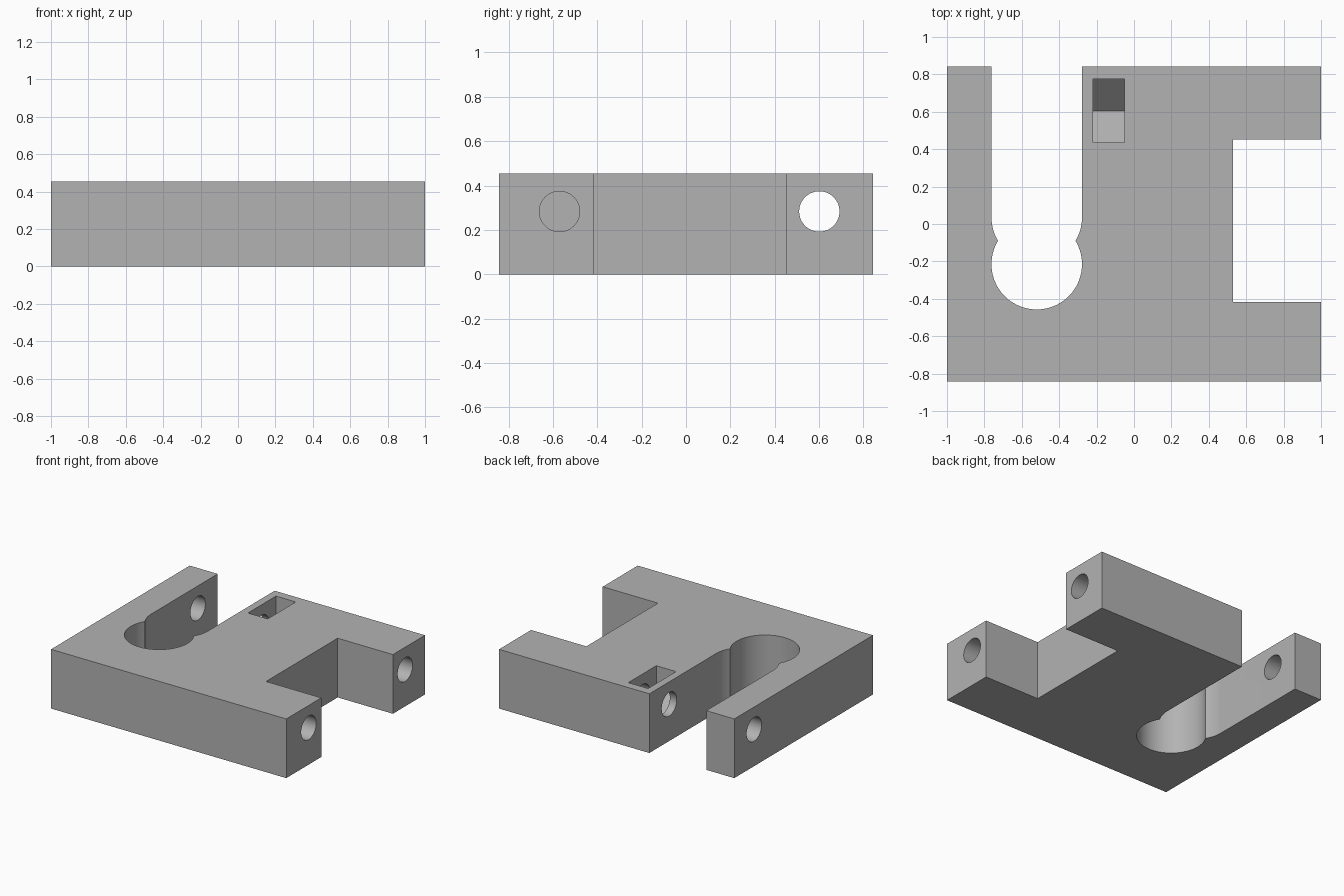
import bpy
import bmesh
from math import sin, cos, pi, asin
from mathutils import Matrix, Vector

cube = bpy.data.objects.get("Cube")
if cube:
    bpy.data.objects.remove(cube, do_unlink=True)

HALF_Y, HEIGHT = 0.842, 0.455
HOLE_Z, HOLE_R = 0.283, 0.091

gray = bpy.data.materials.new("plain gray")
gray.use_nodes = True
color = (0.45, 0.45, 0.45, 1)
gray.diffuse_color = color
gray.node_tree.nodes["Principled BSDF"].inputs["Base Color"].default_value = color


def prism(name, points, direction):
    """Extrude a closed outline of 3D points along a direction."""
    bm = bmesh.new()
    face = bm.faces.new([bm.verts.new(p) for p in points])
    ext = bmesh.ops.extrude_face_region(bm, geom=[face])
    moved = [v for v in ext["geom"] if isinstance(v, bmesh.types.BMVert)]
    bmesh.ops.translate(bm, verts=moved, vec=Vector(direction))
    bmesh.ops.recalc_face_normals(bm, faces=bm.faces)
    mesh = bpy.data.meshes.new(name)
    bm.to_mesh(mesh)
    bm.free()
    mesh.materials.append(gray)
    obj = bpy.data.objects.new(name, mesh)
    bpy.context.collection.objects.link(obj)
    return obj


def arc(cx, cy, r, start, end, steps):
    angles = [start + (end - start) * i / steps for i in range(steps + 1)]
    return [(cx + r * cos(a), cy + r * sin(a)) for a in angles]


def bore(name, y, x0, x1):
    ring = arc(y, HOLE_Z, HOLE_R, 0, 2 * pi, 48)[:-1]
    return prism(name, [(x0, a, b) for a, b in ring], (x1 - x0, 0, 0))


# Plate outline: side notch, then the slot with its round clearance end
slot_x, slot_r, upper_y, lower_y = -0.52, 0.242, 0.035, -0.215
neck = asin((upper_y - lower_y) / 2 / slot_r)
outline = [(-1, -HALF_Y), (1, -HALF_Y), (1, -0.417), (0.53, -0.417),
           (0.53, 0.453), (1, 0.453), (1, HALF_Y), (slot_x + slot_r, HALF_Y)]
outline += arc(slot_x, upper_y, slot_r, 0, -neck, 8)
outline += arc(slot_x, lower_y, slot_r, neck, -pi - neck, 56)[1:-1]
outline += arc(slot_x, upper_y, slot_r, -pi + neck, -pi, 8)
outline += [(slot_x - slot_r, HALF_Y), (-1, HALF_Y)]
plate = prism("clamp_plate", [(x, y, 0) for x, y in outline], (0, 0, HEIGHT))

# Bolt bores and the nut pocket with its V-shaped floor
nut_y, nut_r = 0.605, 0.17
pocket = [(nut_y - nut_r, HEIGHT + 0.1), (nut_y - nut_r, HOLE_Z),
          (nut_y, HOLE_Z - nut_r), (nut_y + nut_r, HOLE_Z),
          (nut_y + nut_r, HEIGHT + 0.1)]
cutters = [
    bore("through_bore_cutter", 0.601, -1.1, 1.1),
    bore("blind_bore_cutter", -0.57, 0.45, 1.1),
    prism("nut_pocket_cutter", [(-0.22, y, z) for y, z in pocket], (0.168, 0, 0)),
]

bpy.ops.object.select_all(action="DESELECT")
bpy.context.view_layer.objects.active = plate
plate.select_set(True)
for cutter in cutters:
    cutter.hide_render = True
    mod = plate.modifiers.new(cutter.name, "BOOLEAN")
    mod.operation = "DIFFERENCE"
    mod.solver = "EXACT"
    mod.object = cutter
    bpy.ops.object.modifier_apply(modifier=mod.name)
    bpy.data.objects.remove(cutter, do_unlink=True)

bpy.ops.object.shade_smooth_by_angle(angle=pi / 6)
